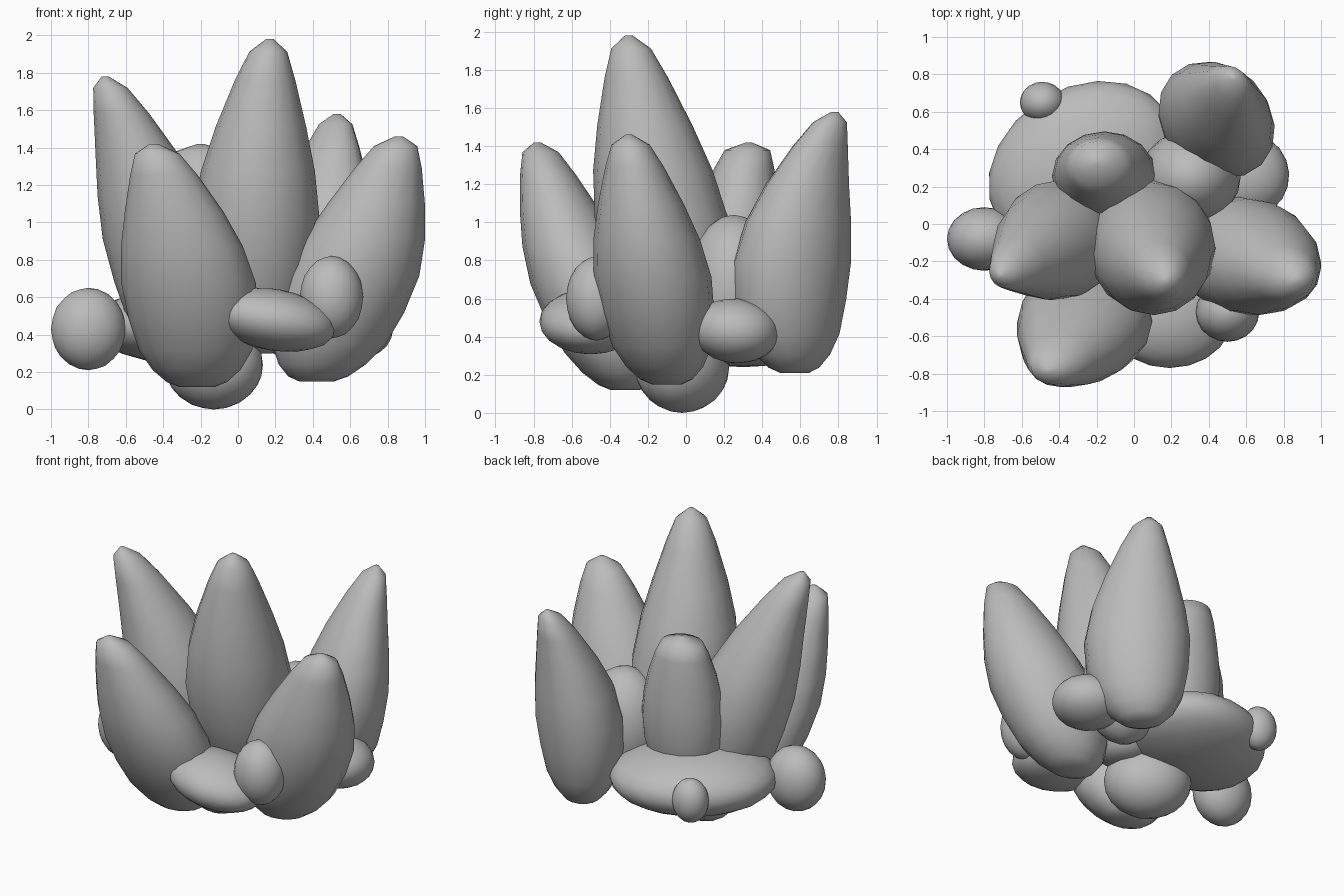
import bpy
import bmesh
import math
from mathutils import Matrix, Euler, Vector

if "Cube" in bpy.data.objects:
    bpy.data.objects.remove(bpy.data.objects["Cube"], do_unlink=True)

# Single stone colour
grey = bpy.data.materials.new("stone_grey")
grey.use_nodes = True
colour = (0.5, 0.5, 0.5, 1.0)
grey.diffuse_color = colour
grey.node_tree.nodes["Principled BSDF"].inputs["Base Color"].default_value = colour

# Bud outline: fraction of height, fraction of full radius
PROFILE = [(0, .2), (.02, .38), (.07, .6), (.15, .81), (.28, .95), (.43, 1),
           (.58, .86), (.72, .63), (.87, .36), (.96, .19), (1, .06)]
SIDES = 16


def finish(name, bm):
    """Turn a bmesh into a smooth grey object."""
    bmesh.ops.recalc_face_normals(bm, faces=bm.faces)
    for face in bm.faces:
        face.smooth = True
    mesh = bpy.data.meshes.new(name)
    bm.to_mesh(mesh)
    bm.free()
    mesh.materials.append(grey)
    obj = bpy.data.objects.new(name, mesh)
    bpy.context.collection.objects.link(obj)
    return obj


def bud(name, base, middle, tip, rx, ry, fullness, twist=0):
    """Loft a pointed bud along a bent spine; low fullness gives a blunt top."""
    bm = bmesh.new()
    base, tip = Vector(base), Vector(tip)
    middle = Vector((*middle, (base.z + tip.z) / 2))
    turn = Matrix.Rotation(math.radians(twist), 3, "Z")
    rings = []
    for t, r in PROFILE:
        centre = (base * (2 * (t - .5) * (t - 1)) + middle * (4 * t * (1 - t))
                  + tip * (2 * t * (t - .5)))
        if .5 < t < 1:
            r = r ** fullness
        elif t < .5:
            r = r ** (.5 + fullness / 2)
        ring = []
        for i in range(SIDES):
            a = math.tau * i / SIDES
            offset = turn @ Vector((rx * r * math.cos(a), ry * r * math.sin(a), 0))
            ring.append(bm.verts.new(centre + offset))
        rings.append(ring)
    for low, high in zip(rings, rings[1:]):
        for i in range(SIDES):
            j = (i + 1) % SIDES
            bm.faces.new((low[i], low[j], high[j], high[i]))
    bm.faces.new(list(reversed(rings[0])))
    bm.faces.new(rings[-1])
    return finish(name, bm)


def pebble(name, centre, radii, tilt=(0, 0, 0)):
    """Make a rounded lump from a stretched sphere."""
    bm = bmesh.new()
    turn = Euler([math.radians(a) for a in tilt]).to_matrix().to_4x4()
    matrix = Matrix.Translation(centre) @ turn @ Matrix.Diagonal((*radii, 1))
    bmesh.ops.create_icosphere(bm, subdivisions=3, radius=1, matrix=matrix)
    return finish(name, bm)


# Tall pointed buds
bud("centre_bud", (.1, 0, .3), (.1, -.15), (.17, -.3, 1.98), .34, .35, .73)
bud("right_bud", (-.3, -.05, .25), (-.43, -.1), (-.71, -.27, 1.78), .32, .32, .75)
bud("front_bud", (-.22, -.32, .12), (-.28, -.56), (-.45, -.78, 1.42), .36, .29, .67)
bud("left_bud", (.42, -.1, .15), (.64, -.19), (.86, -.3, 1.46), .36, .31, .68)
bud("back_bud", (.41, .57, .21), (.45, .57), (.53, .78, 1.58), .34, .28, .75, -45)

# Blunt inner lumps
bud("inner_back_bud", (-.17, .25, .4), (-.16, .26), (-.2, .33, 1.42), .28, .24, .42)
pebble("inner_left_lump", (.3, .25, .65), (.27, .25, .39))

# Broad base pads
pebble("back_pad", (-.27, .3, .45), (.54, .43, .21), (0, 0, 33))
pebble("bottom_lump", (-.13, -.02, .24), (.28, .23, .24), (0, 0, -35))

# Small outer pebbles
pebble("right_pebble", (-.8, -.08, .43), (.2, .17, .22))
pebble("back_pebble", (-.49, .65, .47), (.12, .11, .15))
pebble("left_pebble", (.6, .26, .43), (.23, .23, .17), (-5, 0, -15))
pebble("front_pad", (.19, -.5, .48), (.34, .27, .165), (0, 10, 0))
pebble("front_pebble", (.5, -.47, .6), (.17, .16, .22))
